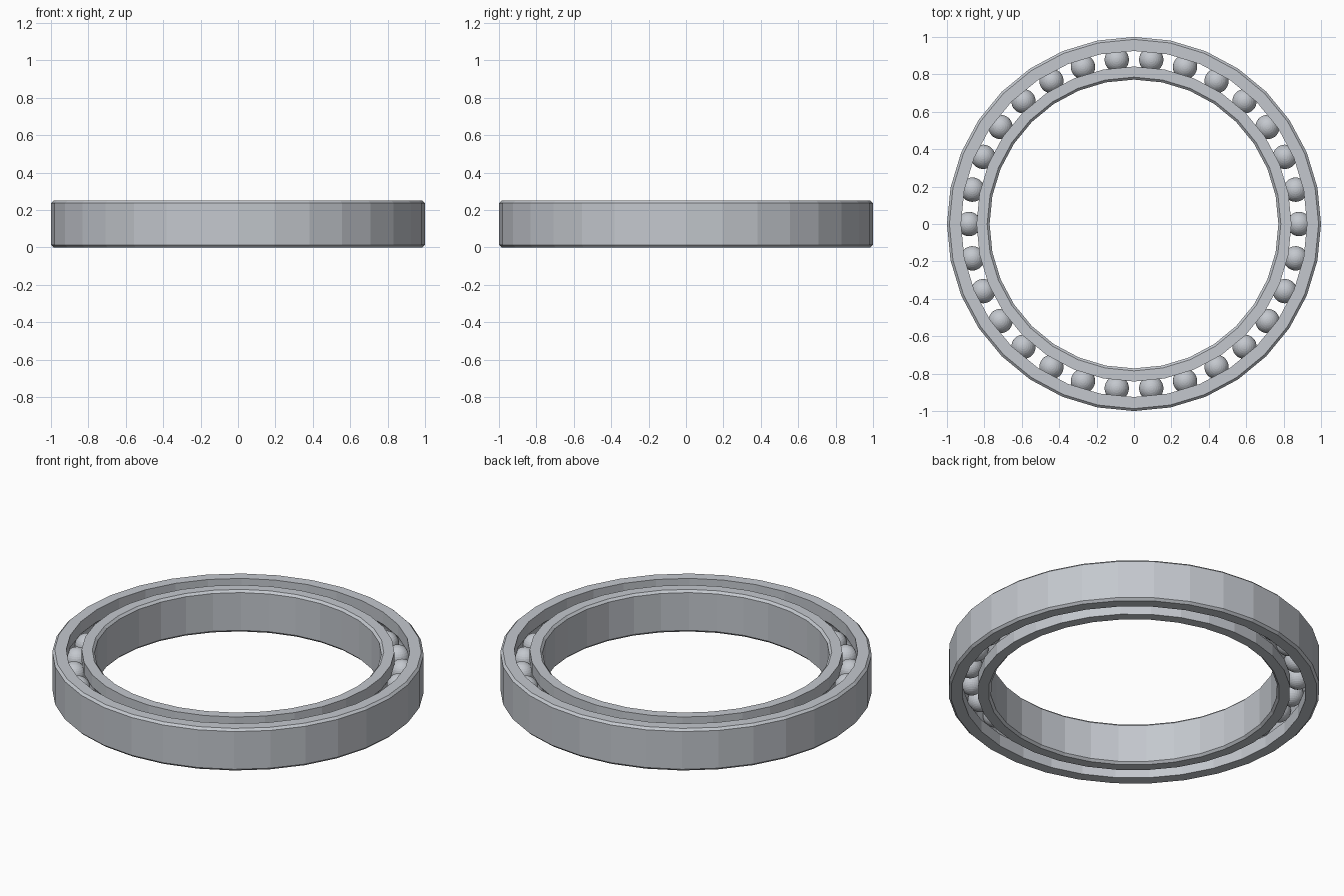
import bpy
import bmesh
from math import sin, cos, acos, pi, tau
from mathutils import Vector

old = bpy.data.objects.get("Cube")
if old:
    bpy.data.objects.remove(old)

SIDES = 32
BALLS = 30
HEIGHT = 0.25
MID = HEIGHT / 2
CHAMFER = 0.013
PITCH = 0.883          # radius of the circle of ball centres
BALL_R = 0.065
GROOVE_R = 0.067

steel = bpy.data.materials.new("steel grey")
steel.use_nodes = True
colour = (0.55, 0.575, 0.615, 1)
steel.diffuse_color = colour
steel.node_tree.nodes["Principled BSDF"].inputs["Base Color"].default_value = colour


def add_object(name, bm):
    mesh = bpy.data.meshes.new(name)
    bm.to_mesh(mesh)
    bm.free()
    mesh.materials.append(steel)
    obj = bpy.data.objects.new(name, mesh)
    bpy.context.collection.objects.link(obj)
    return obj


def race(name, rim, wall):
    """Turned ring: chamfered rim on one side, ball groove in the wall on the other."""
    side = 1 if rim > wall else -1
    c = CHAMFER
    profile = [(wall, 0), (rim - side * c, 0), (rim, c),
               (rim, HEIGHT - c), (rim - side * c, HEIGHT), (wall, HEIGHT)]
    # Circular groove, from its upper lip to its lower lip
    half = acos(abs(wall - PITCH) / GROOVE_R)
    steps = 8
    for i in range(steps + 1):
        a = half - 2 * half * i / steps
        profile.append((PITCH + side * GROOVE_R * cos(a), MID + GROOVE_R * sin(a)))
    bm = bmesh.new()
    verts = [bm.verts.new((r, 0, z)) for r, z in profile]
    edges = [bm.edges.new((v, verts[i - 1])) for i, v in enumerate(verts)]
    bmesh.ops.spin(bm, geom=verts + edges, cent=(0, 0, 0), axis=(0, 0, 1),
                   angle=tau, steps=SIDES, use_merge=False)
    bmesh.ops.remove_doubles(bm, verts=bm.verts[:], dist=0.0001)
    bmesh.ops.recalc_face_normals(bm, faces=bm.faces[:])
    return add_object(name, bm)


# Outer and inner races
race("outer_race", 1.0, 0.925)
race("inner_race", 0.772, 0.842)

# Balls, all sharing one mesh
bm = bmesh.new()
bmesh.ops.create_uvsphere(bm, u_segments=32, v_segments=16, radius=BALL_R)
first = add_object("ball", bm)
for i in range(BALLS):
    a = tau * i / BALLS
    ball = first if i == 0 else first.copy()
    if i:
        ball.name = f"ball_{i + 1}"
        bpy.context.collection.objects.link(ball)
    ball.location = Vector((PITCH * cos(a), PITCH * sin(a), MID))
    ball.rotation_euler.z = a
